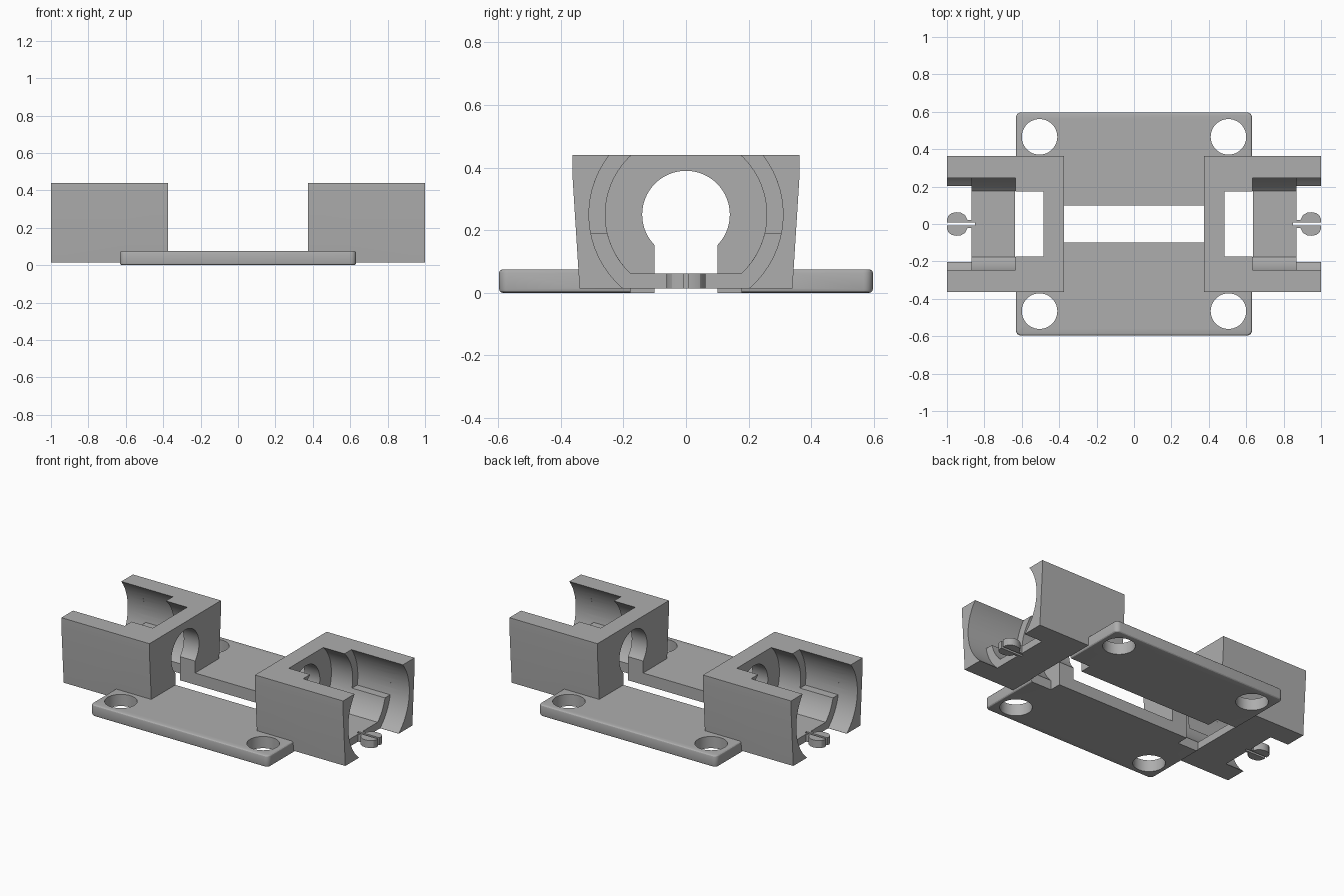
import bpy, bmesh
from math import pi, asin, sqrt, cos, sin

if "Cube" in bpy.data.objects:
    bpy.data.objects.remove(bpy.data.objects["Cube"], do_unlink=True)

grey = bpy.data.materials.new("light_grey")
grey.use_nodes = True
COLOUR = (0.42, 0.42, 0.42, 1)
grey.diffuse_color = COLOUR
grey.node_tree.nodes["Principled BSDF"].inputs["Base Color"].default_value = COLOUR

AXIS_Z = 0.25            # height of the bore axis


def prism(name, points, lo, hi, axis, rim=0):
    """Extrude a closed outline along x or z, optionally rounding both rims."""
    bm = bmesh.new()
    place = (lambda p, t: (t, *p)) if axis == "x" else (lambda p, t: (*p, t))
    base = bm.faces.new([bm.verts.new(place(p, lo)) for p in points])
    out = bmesh.ops.extrude_face_region(bm, geom=[base])
    for v in [g for g in out["geom"] if isinstance(g, bmesh.types.BMVert)]:
        v.co["xyz".index(axis)] = hi
    bmesh.ops.recalc_face_normals(bm, faces=bm.faces)
    if rim:
        edges = [e for e in bm.edges if abs(e.verts[0].co.z - e.verts[1].co.z) < 1e-6]
        bmesh.ops.bevel(bm, geom=edges, offset=rim, segments=3, profile=0.5, affect="EDGES")
    mesh = bpy.data.meshes.new(name)
    bm.to_mesh(mesh)
    bm.free()
    mesh.materials.append(grey)
    obj = bpy.data.objects.new(name, mesh)
    bpy.context.collection.objects.link(obj)
    return obj


def combine(target, tool, operation):
    """Apply a boolean and discard the tool."""
    mod = target.modifiers.new("boolean", "BOOLEAN")
    mod.operation, mod.solver, mod.object = operation, "EXACT", tool
    bpy.context.view_layer.objects.active = target
    bpy.ops.object.modifier_apply(modifier=mod.name)
    bpy.data.objects.remove(tool, do_unlink=True)


def arc(cx, cy, r, start, end, n=48):
    return [(cx + r * cos(start + (end - start) * i / n),
             cy + r * sin(start + (end - start) * i / n)) for i in range(n + 1)]


def box(x, y):
    return [(-x, -y), (x, -y), (x, y), (-x, y)]


def keyhole(r, half):
    """Circular bore opening downward into a straight slot."""
    a = asin(-sqrt(r * r - half * half) / r)
    return arc(0, AXIS_Z, r, a, pi - a) + [(-half, -0.1), (half, -0.1)]


def lined_bore(outer, inner, ledge, floor):
    """Wide bore above the ledge, narrow bore below, flat floor."""
    a = asin((ledge - AXIS_Z) / outer)
    b = asin((ledge - AXIS_Z) / inner)
    c = asin((floor - AXIS_Z) / inner)
    return (arc(0, AXIS_Z, outer, a, pi - a) + arc(0, AXIS_Z, inner, pi - b, pi - c, 12)
            + arc(0, AXIS_Z, inner, c, b, 12))


def span(side, lo, hi):
    return sorted((side * lo, side * hi))


# Base plate with rounded corners and rims
R = 0.03
corners = []
for k, (sx, sy) in enumerate([(1, 1), (-1, 1), (-1, -1), (1, -1)]):
    corners += arc(sx * (0.632 - R), sy * (0.597 - R), R, k * pi / 2, (k + 1) * pi / 2, 6)
body = prism("mounting_bracket", corners, 0, 0.075, "z", rim=0.012)

# Cradle blocks at both ends, tapering toward the bottom
block = [(-0.34, 0.014), (0.34, 0.014), (0.363, 0.38), (0.363, 0.44),
         (-0.363, 0.44), (-0.363, 0.38)]
for side in (-1, 1):
    combine(body, prism("cradle", block, *span(side, 0.375, 1.0), "x"), "UNION")

# Central slot and screw holes
combine(body, prism("slot", box(0.38, 0.1), -0.1, 0.3, "z"), "DIFFERENCE")
for sx in (-1, 1):
    for sy in (-1, 1):
        hole = arc(sx * 0.505, sy * 0.466, 0.095, 0, 2 * pi)[:-1]
        combine(body, prism("hole", hole, -0.1, 0.3, "z"), "DIFFERENCE")

# Stepped bores and split snap tongues
bores = [(keyhole(0.14, 0.1), 0.3, 0.5),
         (keyhole(0.258, 0.177), 0.483, 0.635),
         (lined_bore(0.31, 0.258, 0.19, 0.062), 0.634, 0.88),
         (keyhole(0.31, 0.202), 0.868, 1.1)]
half = [(0.85, 0.022), (0.89, 0.022), (0.903, 0.047), (0.925, 0.06), (0.95, 0.063),
        (0.975, 0.058), (0.992, 0.045), (1.0, 0.025)]
for side in (-1, 1):
    for outline, lo, hi in bores:
        combine(body, prism("bore", outline, *span(side, lo, hi), "x"), "DIFFERENCE")
    tongue = [(side * x, y) for x, y in half] + [(side * x, -y) for x, y in reversed(half)]
    combine(body, prism("tongue", tongue, 0.014, 0.062, "z"), "UNION")
    slit = [(-0.008, -0.1), (0.008, -0.1), (0.008, 0.1), (-0.008, 0.1)]
    combine(body, prism("slit", slit, *span(side, 0.85, 1.1), "x"), "DIFFERENCE")

bpy.ops.object.select_all(action="DESELECT")
body.select_set(True)
bpy.context.view_layer.objects.active = body
bpy.ops.object.shade_smooth_by_angle(angle=0.5)
